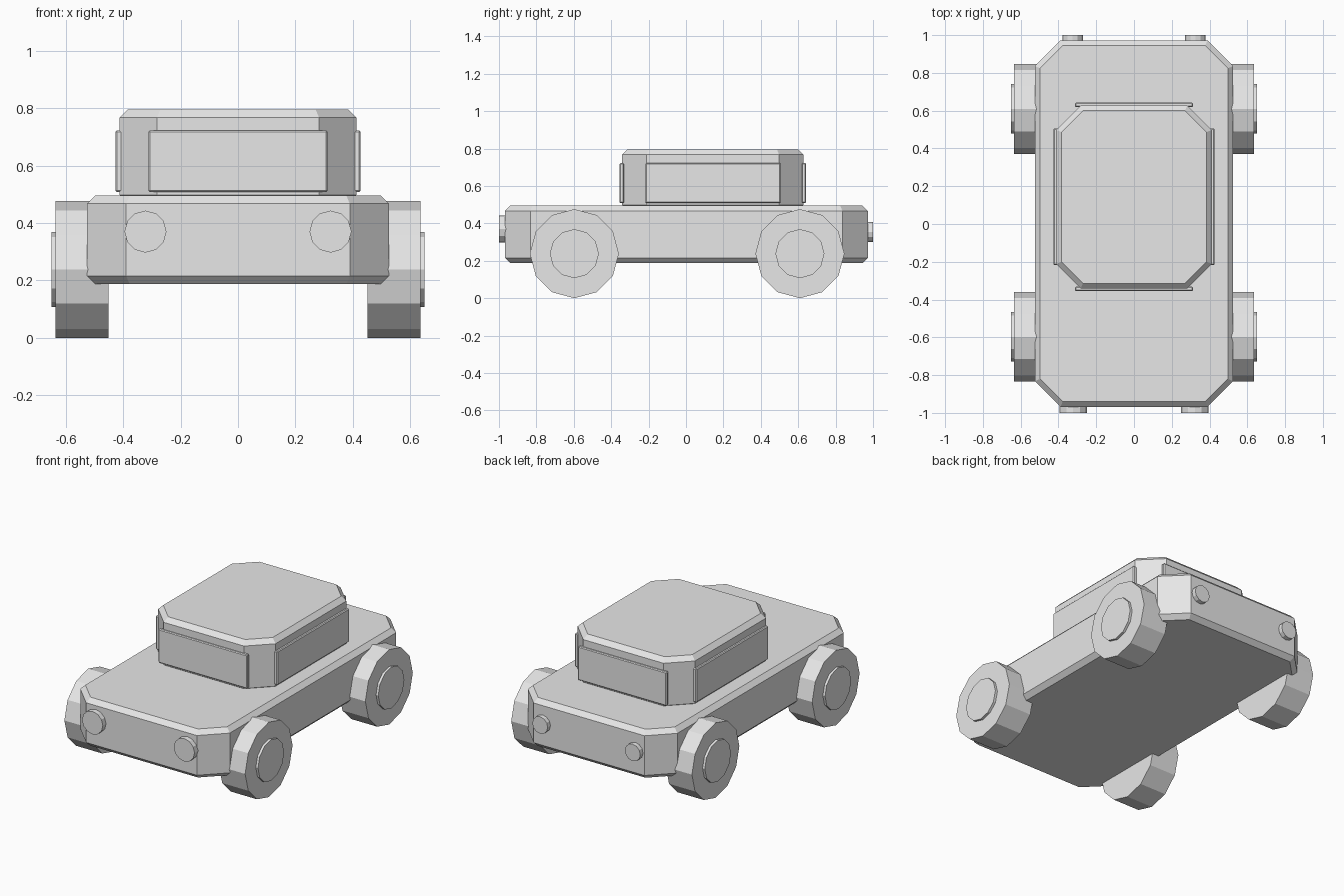
import bpy, bmesh, math
from mathutils import Matrix

if "Cube" in bpy.data.objects:
    bpy.data.objects.remove(bpy.data.objects["Cube"], do_unlink=True)

grey = bpy.data.materials.new("plain_grey")
grey.use_nodes = True
grey.diffuse_color = (0.8, 0.8, 0.8, 1)
grey.node_tree.nodes["Principled BSDF"].inputs["Base Color"].default_value = (0.8, 0.8, 0.8, 1)


def finish(name, bm):
    mesh = bpy.data.meshes.new(name)
    bmesh.ops.recalc_face_normals(bm, faces=bm.faces)
    bm.to_mesh(mesh)
    bm.free()
    mesh.materials.append(grey)
    obj = bpy.data.objects.new(name, mesh)
    bpy.context.collection.objects.link(obj)
    return obj


def box(name, x, y, z, corner=0, rim=0):
    """Box from (min, max) ranges, with cut upright corners and a bevelled rim."""
    bm = bmesh.new()
    bmesh.ops.create_cube(bm, size=1)
    for v in bm.verts:
        for i, (lo, hi) in enumerate((x, y, z)):
            v.co[i] = hi if v.co[i] > 0 else lo

    def upright(e):
        return abs(e.verts[0].co.z - e.verts[1].co.z) > 1e-4

    if corner:
        bmesh.ops.bevel(bm, geom=[e for e in bm.edges if upright(e)], offset=corner,
                        segments=1, affect='EDGES')
        edges = [e for e in bm.edges if not upright(e)]
    else:
        edges = bm.edges[:]
    bmesh.ops.bevel(bm, geom=edges, offset=rim, segments=1, affect='EDGES')
    return finish(name, bm)


def disc(name, centre, radius, depth, axis):
    """Twelve-sided cylinder lying along x or y."""
    bm = bmesh.new()
    bmesh.ops.create_cone(bm, cap_ends=True, segments=12, radius1=radius,
                          radius2=radius, depth=depth)
    turn = Matrix.Rotation(math.pi / 2, 4, 'Y' if axis == 'x' else 'X')
    bmesh.ops.transform(bm, matrix=Matrix.Translation(centre) @ turn, verts=bm.verts)
    return finish(name, bm)


# Body and cabin
box("body", (-0.525, 0.525), (-0.968, 0.972), (0.187, 0.495), 0.136, 0.028)
box("cabin", (-0.412, 0.412), (-0.342, 0.628), (0.47, 0.795), 0.13, 0.028)

# Windows
box("windscreen", (-0.312, 0.312), (-0.355, -0.332), (0.508, 0.722), rim=0.005)
box("rear_window", (-0.312, 0.312), (0.619, 0.642), (0.508, 0.722), rim=0.005)
for side, s in (("left", 1), ("right", -1)):
    box(side + "_window", sorted((s * 0.402, s * 0.427)), (-0.216, 0.506),
        (0.508, 0.722), rim=0.005)

    # Wheels with hub caps
    for end, y in (("front", -0.597), ("rear", 0.609)):
        disc(f"{end}_{side}_wheel", (s * 0.543, y, 0.238), 0.238, 0.183, 'x')
        disc(f"{end}_{side}_hub", (s * 0.62, y, 0.238), 0.131, 0.06, 'x')

    # Lights
    disc(side + "_headlight", (s * 0.322, -0.97, 0.37), 0.073, 0.06, 'y')
    disc(side + "_tail_light", (s * 0.325, 0.97, 0.354), 0.054, 0.06, 'y')
